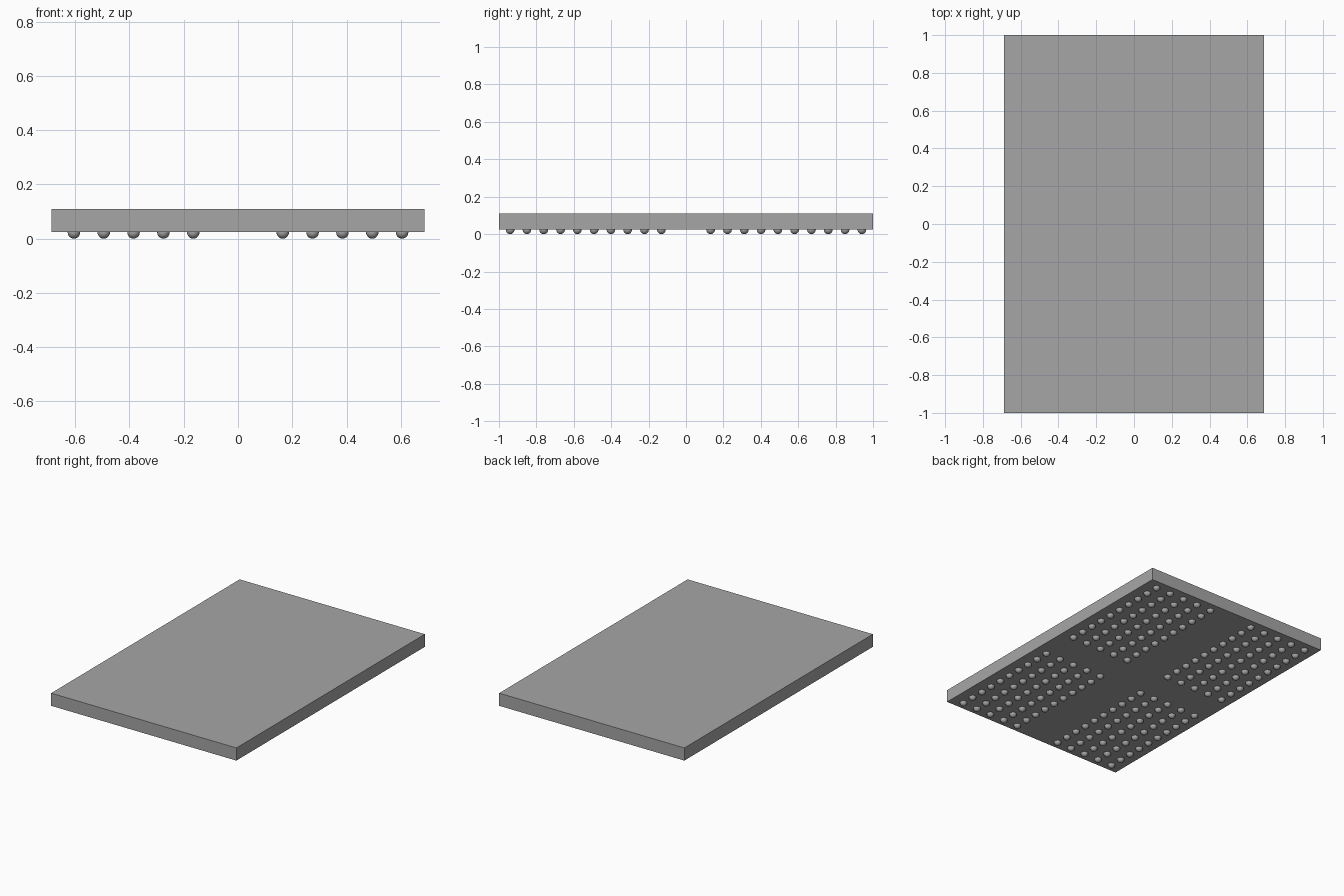
import bpy
import bmesh
from mathutils import Matrix

cube = bpy.data.objects.get("Cube")
if cube:
    bpy.data.objects.remove(cube, do_unlink=True)

HALF_X, HALF_Y = 0.688, 1.0
BOTTOM, TOP = 0.025, 0.11
RADIUS = 0.023


def make_material(name, color):
    mat = bpy.data.materials.new(name)
    mat.use_nodes = True
    mat.diffuse_color = color
    mat.node_tree.nodes["Principled BSDF"].inputs["Base Color"].default_value = color
    return mat


def make_object(name, bm, mat):
    mesh = bpy.data.meshes.new(name)
    bm.to_mesh(mesh)
    bm.free()
    mesh.materials.append(mat)
    obj = bpy.data.objects.new(name, mesh)
    bpy.context.collection.objects.link(obj)
    return obj


grey = make_material("mid grey", (0.38, 0.38, 0.385, 1))

# Flat rectangular package body
bm = bmesh.new()
bmesh.ops.create_cube(bm, size=1)
bmesh.ops.scale(bm, vec=(2 * HALF_X, 2 * HALF_Y, TOP - BOTTOM), verts=bm.verts)
bmesh.ops.translate(bm, vec=(0, 0, (TOP + BOTTOM) / 2), verts=bm.verts)
make_object("package_body", bm, grey)

# Four blocks of contact balls, five columns by ten rows each
for side, sx in (("left", 1), ("right", -1)):
    for end, sy in (("front", -1), ("back", 1)):
        bm = bmesh.new()
        for col in range(5):
            for row in range(10):
                spot = (sx * (0.165 + 0.11 * col), sy * (0.132 + 0.0898 * row), RADIUS)
                bmesh.ops.create_uvsphere(bm, u_segments=16, v_segments=10,
                                          radius=RADIUS, matrix=Matrix.Translation(spot))
        for face in bm.faces:
            face.smooth = True
        make_object(f"contact_balls_{end}_{side}", bm, grey)
